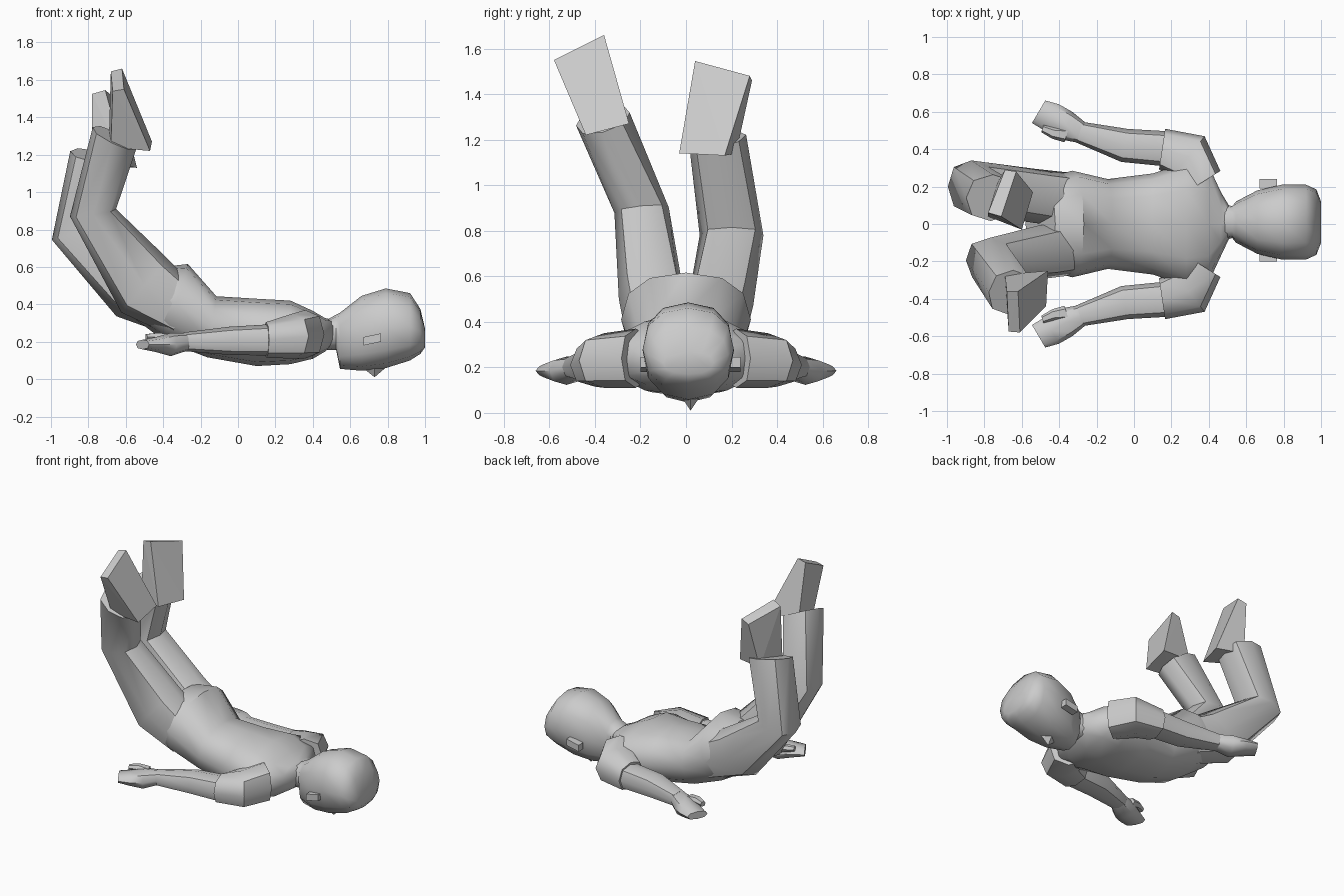
import bpy, bmesh, math
from mathutils import Vector


def finish(name, bm, smooth=True):
    bmesh.ops.recalc_face_normals(bm, faces=bm.faces)
    me = bpy.data.meshes.new(name)
    bm.to_mesh(me)
    bm.free()
    ob = bpy.data.objects.new(name, me)
    bpy.context.collection.objects.link(ob)
    if smooth:
        bpy.ops.object.select_all(action='DESELECT')
        bpy.context.view_layer.objects.active = ob
        ob.select_set(True)
        bpy.ops.object.shade_smooth_by_angle(angle=math.radians(50))
    return ob


def loft(name, sections, n=10, p=0.85):
    """Each section: centre, direction, sideways radius, up radius."""
    bm = bmesh.new()
    rings = []
    for c, d, rs, ru in sections:
        t = Vector(d).normalized()
        side = Vector((0, 1, 0))
        side = (side - t * side.dot(t)).normalized()
        up = t.cross(side)
        ring = []
        for i in range(n):
            a = 2 * math.pi * i / n
            ca, sa = math.cos(a), math.sin(a)
            ca = math.copysign(abs(ca) ** p, ca)
            sa = math.copysign(abs(sa) ** p, sa)
            ring.append(bm.verts.new(Vector(c) + side * rs * ca + up * ru * sa))
        rings.append(ring)
    for a, b in zip(rings, rings[1:]):
        for i in range(n):
            j = (i + 1) % n
            bm.faces.new((a[i], a[j], b[j], b[i]))
    bm.faces.new(rings[0])
    bm.faces.new(rings[-1])
    return finish(name, bm)


def hull(name, pts):
    bm = bmesh.new()
    for q in pts:
        bm.verts.new(q)
    bmesh.ops.convex_hull(bm, input=bm.verts)
    return finish(name, bm, False)


# Torso, from pelvis to neck base
loft("torso", [
    ((-.50, 0, .47), (.8, 0, -.5), .24, .15),
    ((-.33, 0, .41), (1, 0, -.3), .285, .215),
    ((-.14, 0, .28), (1, 0, -.15), .24, .165),
    ((.10, 0, .25), (1, 0, 0), .27, .18),
    ((.28, 0, .25), (1, 0, 0), .33, .17),
    ((.40, 0, .237), (1, 0, 0), .31, .128),
    ((.465, 0, .237), (1, 0, 0), .17, .09),
    ((.51, .01, .25), (1, 0, 0), .085, .065)], 12)

# Head, face down, with neck
X = (1, 0, 0)
loft("head", [((x, .01, z), X, ry, rz) for x, z, ry, rz in [
    (.47, .235, .10, .08), (.525, .25, .085, .095), (.545, .205, .11, .15),
    (.66, .245, .17, .20), (.79, .272, .20, .213), (.92, .28, .20, .18),
    (.975, .255, .175, .12), (1.0, .22, .11, .05)]], 12)
hull("nose", [(.68, .02, .05), (.73, .02, .01), (.80, .02, .07),
              (.73, .06, .07), (.73, -.02, .07), (.74, .02, .12)])
for s, n in ((1, "left"), (-1, "right")):
    hull("ear_" + n, [(x, .02 + s * y, z + .02 * (x > .7)) for x in (.67, .765)
                      for y, z in ((.17, .18), (.22, .18), (.22, .225), (.17, .225))])

# Arms with sleeves and hands
for s, n in ((1, "left"), (-1, "right")):
    def arm(name, secs, k=8):
        loft(name + "_" + n, [((x, s * y, z), (dx, s * dy, 0), rs, ru)
                              for x, y, z, dx, dy, rs, ru in secs], k)
    arm("sleeve", [(.36, .22, .24, -.5, .8, .12, .13),
                   (.29, .36, .23, -.75, .6, .14, .12),
                   (.15, .40, .21, -1, .15, .11, .095)])
    arm("forearm", [(.20, .40, .21, -1, 0, .095, .085),
                    (-.05, .42, .205, -1, .2, .09, .075),
                    (-.29, .49, .20, -1, .3, .058, .05)])
    arm("hand", [(-.27, .485, .20, -1, .3, .055, .048),
                 (-.36, .525, .185, -.9, .4, .08, .062),
                 (-.44, .57, .185, -.9, .5, .08, .04),
                 (-.51, .60, .185, -.85, .5, .07, .026)])
    arm("thumb", [(-.36, .475, .21, -1, .3, .04, .035),
                  (-.43, .485, .225, -1, .3, .03, .025),
                  (-.49, .51, .225, -1, .3, .02, .018)], 6)

# Bent legs
loft("right_leg", [
    ((-.30, -.13, .37), (-1, 0, .4), .14, .15),
    ((-.50, -.15, .50), (-.75, 0, .65), .145, .19),
    ((-.775, -.195, .89), (-.15, -.1, .95), .12, .125),
    ((-.66, -.365, 1.29), (.42, -.25, .85), .122, .13)], 8)
loft("left_leg", [
    ((-.30, .13, .37), (-1, 0, .4), .14, .15),
    ((-.53, .15, .47), (-.72, 0, .65), .145, .18),
    ((-.87, .20, .78), (-.25, 0, .9), .14, .13),
    ((-.76, .14, 1.19), (.2, -.25, .95), .128, .14)], 8)

# Wedge feet: four sole corners, two toe tops, two instep corners
hull("right_foot", [
    (-.61, -.58, 1.55), (-.62, -.36, 1.66), (-.46, -.25, 1.27), (-.47, -.44, 1.22),
    (-.67, -.575, 1.54), (-.68, -.36, 1.645), (-.69, -.27, 1.29), (-.68, -.44, 1.24)])
hull("left_foot", [
    (-.71, .04, 1.545), (-.63, .28, 1.48), (-.54, .17, 1.13), (-.60, -.03, 1.14),
    (-.78, .06, 1.525), (-.69, .29, 1.46), (-.73, .22, 1.14), (-.78, .04, 1.16)])
